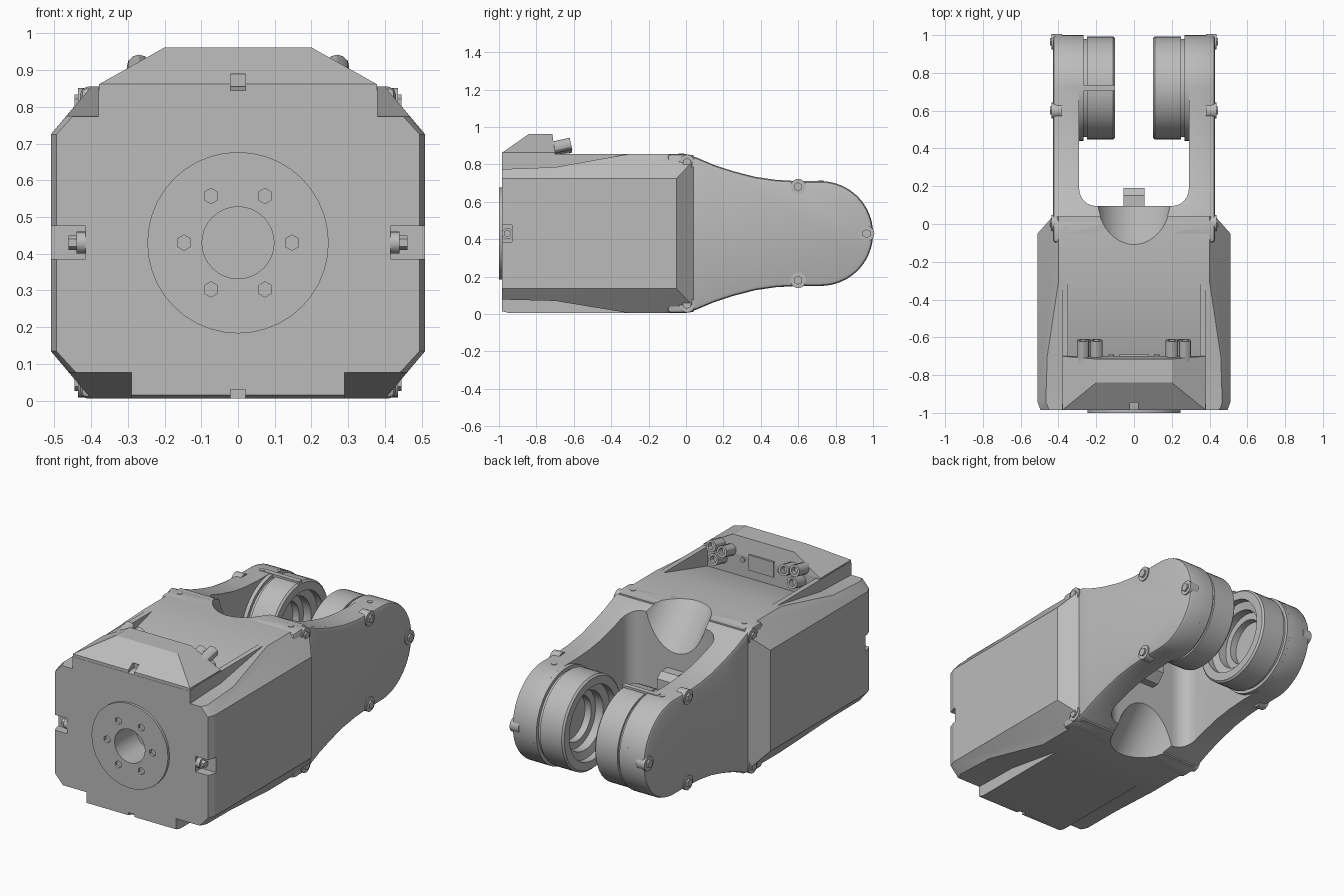
import bpy, bmesh, math
from mathutils import Matrix, Vector

if "Cube" in bpy.data.objects:
    bpy.data.objects.remove(bpy.data.objects["Cube"])

grey = bpy.data.materials.new("machined grey")
grey.use_nodes = True
COLOUR = (0.5, 0.5, 0.5, 1)
grey.diffuse_color = COLOUR
grey.node_tree.nodes["Principled BSDF"].inputs["Base Color"].default_value = COLOUR


def finish(name, bm):
    bmesh.ops.remove_doubles(bm, verts=bm.verts, dist=1e-5)
    bmesh.ops.recalc_face_normals(bm, faces=bm.faces)
    mesh = bpy.data.meshes.new(name)
    bm.to_mesh(mesh)
    bm.free()
    mesh.materials.append(grey)
    ob = bpy.data.objects.new(name, mesh)
    bpy.context.collection.objects.link(ob)
    return ob


def loft(name, rings):
    """Skin a list of equally long point rings and cap both ends."""
    bm = bmesh.new()
    loops = [[bm.verts.new(p) for p in ring] for ring in rings]
    n = len(loops[0])
    for a, b in zip(loops, loops[1:]):
        for i in range(n):
            j = (i + 1) % n
            bm.faces.new((a[i], a[j], b[j], b[i]))
    bm.faces.new(loops[0])
    bm.faces.new(loops[-1])
    return finish(name, bm)


def prism(name, pts, axis, lo, hi):
    """Extrude a 2D outline along x (pts are y,z) or z (pts are x,y)."""
    place = {"x": lambda p, t: (t, p[0], p[1]), "z": lambda p, t: (p[0], p[1], t)}[axis]
    return loft(name, [[place(p, t) for p in pts] for t in (lo, hi)])


def box(name, lo, hi):
    outline = [(lo[0], lo[1]), (hi[0], lo[1]), (hi[0], hi[1]), (lo[0], hi[1])]
    return prism(name, outline, "z", lo[2], hi[2])


def rod(name, start, end, radius, sides=24):
    a, b = Vector(start), Vector(end)
    turn = (b - a).to_track_quat("Z", "Y").to_matrix().to_4x4()
    bm = bmesh.new()
    bmesh.ops.create_cone(bm, cap_ends=True, segments=sides, radius1=radius, radius2=radius,
                          depth=(b - a).length, matrix=Matrix.Translation((a + b) / 2) @ turn)
    return finish(name, bm)


def apply(ob, mod):
    bpy.ops.object.select_all(action="DESELECT")
    bpy.context.view_layer.objects.active = ob
    ob.select_set(True)
    bpy.ops.object.modifier_apply(modifier=mod.name)


def cut(ob, cutters):
    for c in cutters:
        m = ob.modifiers.new("cut", "BOOLEAN")
        m.operation, m.solver, m.object = "DIFFERENCE", "EXACT", c
        apply(ob, m)
        bpy.data.objects.remove(c)


def smooth(ob, angle=30):
    bpy.ops.object.select_all(action="DESELECT")
    bpy.context.view_layer.objects.active = ob
    ob.select_set(True)
    bpy.ops.object.shade_smooth_by_angle(angle=math.radians(angle))


MID = 0.43            # height of both joint axes
HUB = 0.72            # y of the fork axis
R = 0.28              # fork end radius


# Body: chamfered box that narrows into the fork
def octagon(y, w, h, cx, cz):
    half = [(w, h - cz), (w - cx, h), (cx - w, h), (-w, h - cz),
            (-w, cz - h), (cx - w, -h), (w - cx, -h), (w, cz - h)]
    return [(x, y, MID + z) for x, z in half]


body = loft("body", [octagon(-0.985, 0.495, 0.415, 0.11, 0.12),
                     octagon(-0.945, 0.51, 0.425, 0.11, 0.13),
                     octagon(-0.05, 0.51, 0.425, 0.11, 0.13),
                     octagon(0.04, 0.43, 0.42, 0.03, 0.03)])
cutters = [prism("rear_pocket", [(-0.7, 0.74), (-0.29, 0.856), (-0.29, 1.1), (-0.7, 1.1)], "x", -0.35, 0.35)]
for s in (-1, 1):
    # ramped corner reliefs, side notches
    x0, x1 = sorted((s * 0.38, s * 0.7))
    cutters.append(prism("top_relief", [(-1.1, 0.77), (-0.7, 0.785), (-0.3, 0.856), (-0.3, 1), (-1.1, 1)],
                         "x", x0, x1))
    x0, x1 = sorted((s * 0.29, s * 0.7))
    cutters.append(prism("bottom_relief", [(-1.1, 0.08), (-0.7, 0.07), (-0.3, 0.004), (-0.3, -0.2), (-1.1, -0.2)],
                         "x", x0, x1))
    x0, x1 = sorted((s * 0.415, s * 0.7))
    cutters.append(box("notch", (x0, -1.1, MID - 0.045), (x1, -0.93, MID + 0.045)))
cutters.append(box("bottom_slot", (-0.02, -1.1, -0.1), (0.02, -0.95, 0.03)))
cutters.append(rod("bore", (0, -1.1, MID), (0, -0.8, MID), 0.1, 32))

# Fork: side outline with flowing neck and round end, slotted between the arms
neck = [(0.06, 0.405), (0.15, 0.367), (0.25, 0.334), (0.37, 0.303), (0.48, 0.287), (0.6, R)]
top = [(-0.1, 0.425), (0.0, 0.425)] + neck
arc = [(HUB + R * math.cos(a), R * math.sin(a)) for a in
       [math.radians(90 - 180 * i / 32) for i in range(33)]]
outline = top + arc + [(y, -z) for y, z in reversed(top)]
fork = prism("fork", [(y, MID + z) for y, z in outline], "x", -0.43, 0.43)
bev = fork.modifiers.new("bevel", "BEVEL")
bev.width, bev.segments, bev.angle_limit = 0.02, 2, math.radians(50)
apply(fork, bev)

slot = [(0.29, 1.3), (-0.29, 1.3)]
for cx, start in ((-0.2, 180), (0.2, 270)):
    slot += [(cx + 0.09 * math.cos(math.radians(start + 15 * i)),
              0.185 + 0.09 * math.sin(math.radians(start + 15 * i))) for i in range(7)]
cut(fork, [prism("slot", slot, "z", -0.2, 1.2)])


# Conical looking scoops above and below the web
def scoops():
    return [rod("scoop", (0, -0.07, MID + s * 0.69), (0, 0.49, MID + s * 0.06), 0.205, 48) for s in (-1, 1)]


cut(body, cutters + scoops())
cut(fork, scoops())
smooth(body, 20)
smooth(fork)

# Connector hump on the top front
def rect(w, y0, y1, z):
    return [(-w, y0, z), (w, y0, z), (w, y1, z), (-w, y1, z)]


hump = loft("connector_hump", [rect(0.378, -0.984, -0.7, 0.76), rect(0.378, -0.984, -0.7, 0.862),
                               rect(0.2, -0.84, -0.715, 0.962)])
cut(hump, [box("top_slot", (-0.02, -1.1, 0.82), (0.02, -0.93, 0.89))])

# Connectors on the rear wall of the hump
box("socket_plate", (-0.08, -0.71, 0.79), (0.08, -0.692, 0.88))
for s in (-1, 1):
    for x, z in ((0.27, 0.885), (0.2, 0.87), (0.255, 0.81)):
        plug = rod("connector", (s * x, -0.73, z), (s * x, -0.615, z + 0.025), 0.033, 12)
        cut(plug, [rod("socket", (s * x, -0.65, z + 0.018), (s * x, -0.55, z + 0.04), 0.02, 12)])
        smooth(plug)
    smooth(rod("plate_screw", (s * 0.12, -0.71, 0.84), (s * 0.12, -0.69, 0.84), 0.014, 12))

# Front flange with bore and ring of bolt holes
flange = rod("front_flange", (0, -1, MID), (0, -0.95, MID), 0.247, 40)
holes = [rod("bore", (0, -1.1, MID), (0, -0.8, MID), 0.098, 32)]
for i in range(6):
    a = math.radians(60 * i)
    x, z = 0.147 * math.cos(a), MID + 0.147 * math.sin(a)
    holes.append(rod("hole", (x, -1.1, z), (x, -0.97, z), 0.021, 6))
cut(flange, holes)
smooth(flange)

# Joint drums, turned around the fork axis
profile = [(0, 0.24), (0.13, 0.24), (0.13, 0.2), (0.17, 0.2), (0.17, 0.15), (0.215, 0.14),
           (0.215, 0.1), (0.262, 0.1), (0.272, 0.11), (0.272, 0.25), (0.26, 0.25),
           (0.26, 0.268), (R, 0.268), (R, 0.32), (0, 0.32)]
for s, side in ((1, "left"), (-1, "right")):
    bm = bmesh.new()
    pts = [bm.verts.new((s * x, HUB, MID + r)) for r, x in profile]
    edges = [bm.edges.new(p) for p in zip(pts, pts[1:])]
    bmesh.ops.spin(bm, geom=pts + edges, cent=(0, HUB, MID), axis=(1, 0, 0),
                   angle=math.tau, steps=48)
    smooth(finish(side + "_drum", bm))

    # Side bolts: washer and hexagon head
    for y, z in ((0.005, 0.81), (0.005, 0.05), (0.6, 0.68), (0.6, 0.18), (0.965, MID)):
        smooth(rod("washer", (s * 0.38, y, z), (s * 0.436, y, z), 0.042, 20))
        rod("bolt_head", (s * 0.42, y, z), (s * 0.446, y, z), 0.024, 6)
    smooth(rod("notch_washer", (s * 0.4, -0.955, MID), (s * 0.44, -0.955, MID), 0.03, 20))
    rod("notch_bolt", (s * 0.43, -0.955, MID), (s * 0.462, -0.955, MID), 0.02, 6)
    # Small pins on the upper faces
    for x, y, z in ((0.36, -0.025, 0.855), (0.35, HUB, MID + R)):
        smooth(rod("top_pin", (s * x, y, z - 0.03), (s * x, y, z + 0.003), 0.015, 12))

# Key strip on one drum, cable guide between the arms
box("key_strip", (-0.33, 0.705, 0.69), (-0.1, 0.735, 0.713))
loft("cable_guide", [rect(0.055, 0.05, 0.14, 0.36), rect(0.055, 0.05, 0.19, 0.41),
                     rect(0.055, 0.05, 0.19, 0.5), rect(0.055, 0.05, 0.15, 0.53)])
